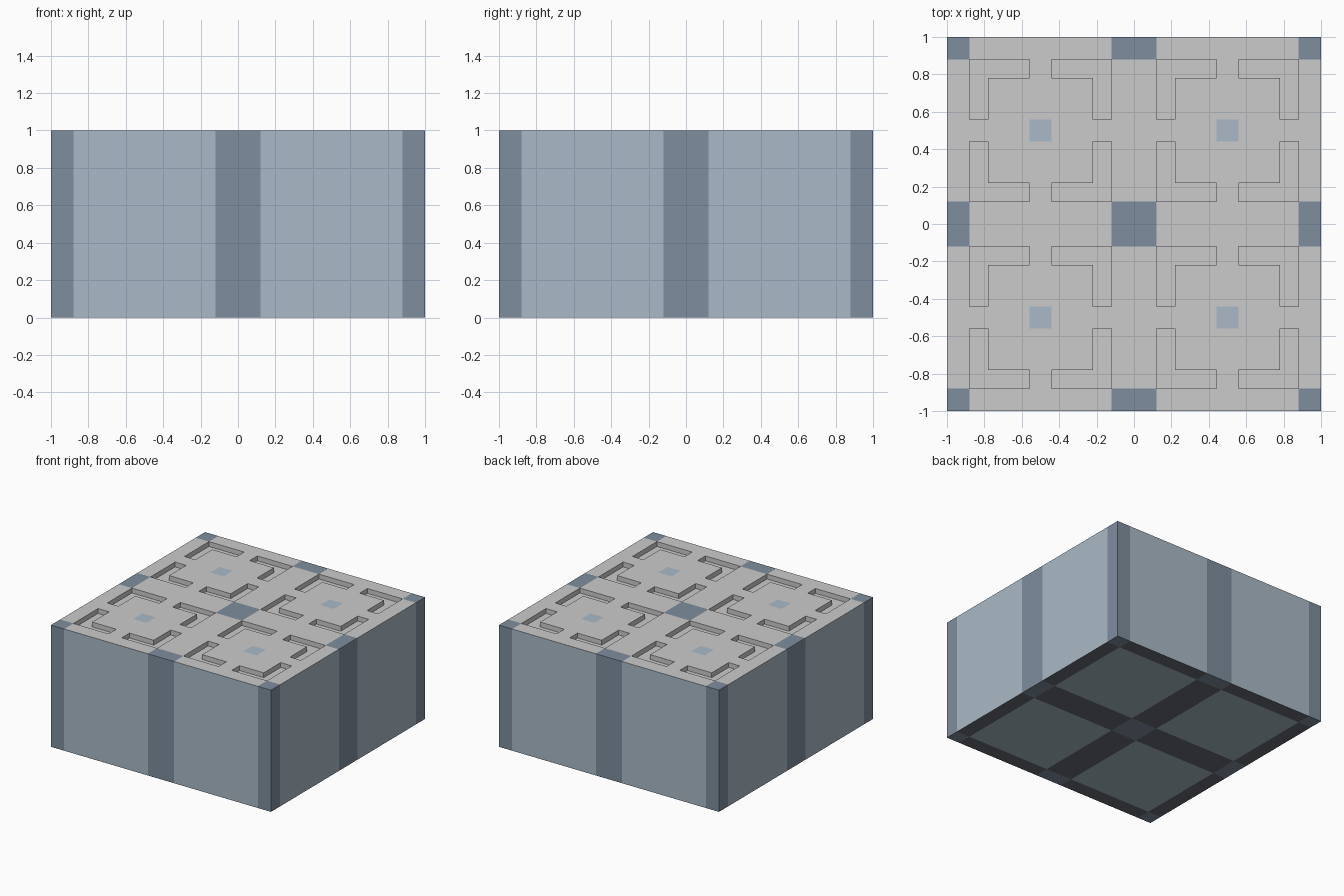
import bpy, bmesh
from mathutils import Vector

if "Cube" in bpy.data.objects:
    bpy.data.objects.remove(bpy.data.objects["Cube"])

P = 0.12        # corner post width
DEPTH = 0.04    # groove depth
CUTS = [0, .12, .22, .44, .56, .78, .88, 1]
SIGNS = (-1, 1)

def material(name, rgb):
    m = bpy.data.materials.new(name)
    m.diffuse_color = (*rgb, 1)
    m.use_nodes = True
    m.node_tree.nodes["Principled BSDF"].inputs["Base Color"].default_value = m.diffuse_color
    return m

slate = material("light_slate", (0.40, 0.49, 0.57))
dark = material("dark_slate", (0.21, 0.27, 0.34))
deep = material("deep_slate", (0.13, 0.15, 0.18))

def add_object(name, bm, mat=None):
    me = bpy.data.meshes.new(name)
    bm.to_mesh(me)
    bm.free()
    if mat:
        me.materials.append(mat)
    ob = bpy.data.objects.new(name, me)
    bpy.context.collection.objects.link(ob)
    return ob

def quad(bm, *pts):
    return bm.faces.new([bm.verts.new(p) for p in pts])

def flat(bm, x0, y0, x1, y1, z, up=True):
    pts = [(x0, y0, z), (x1, y0, z), (x1, y1, z), (x0, y1, z)]
    return quad(bm, *(pts if up else pts[::-1]))

def is_groove(i, j):
    # L-shaped corner brackets: a ring of cells, broken at the middle
    return 1 <= i <= 5 and 1 <= j <= 5 and (i in (1, 5) or j in (1, 5)) and 3 not in (i, j)

def top_plate(ox, oy):
    bm = bmesh.new()
    grooves = []
    for i in range(7):
        for j in range(7):
            if (i in (0, 6) and j in (0, 6)) or (i == 3 and j == 3):
                continue
            f = flat(bm, ox + CUTS[i], oy + CUTS[j], ox + CUTS[i+1], oy + CUTS[j+1], 1)
            if is_groove(i, j):
                grooves.append(f)
    bmesh.ops.remove_doubles(bm, verts=bm.verts, dist=1e-5)
    # sink the grooves
    ext = bmesh.ops.extrude_face_region(bm, geom=grooves)
    vs = [g for g in ext["geom"] if isinstance(g, bmesh.types.BMVert)]
    bmesh.ops.translate(bm, verts=vs, vec=(0, 0, -DEPTH))
    bmesh.ops.delete(bm, geom=[f for f in grooves if f.is_valid], context='FACES')
    bmesh.ops.recalc_face_normals(bm, faces=bm.faces)
    if sum(f.normal.z for f in bm.faces) < 0:
        bmesh.ops.reverse_faces(bm, faces=bm.faces)
    add_object("top_plate", bm)

def corner_posts(ox, oy):
    bm = bmesh.new()
    for a in SIGNS:
        for b in SIGNS:
            r = bmesh.ops.create_cube(bm, size=1)
            bmesh.ops.scale(bm, verts=r["verts"], vec=(P, P, 1))
            bmesh.ops.translate(bm, verts=r["verts"], vec=(
                ox + .5 + a * (.5 - P / 2), oy + .5 + b * (.5 - P / 2), .5))
    add_object("corner_posts", bm, dark)

def side_panels(ox, oy):
    bm = bmesh.new()
    c = Vector((ox + .5, oy + .5, 0))
    w = .5 - P
    # outward directions of the two outer sides of this block
    for n in (Vector((1 if ox == 0 else -1, 0, 0)), Vector((0, 1 if oy == 0 else -1, 0))):
        t = Vector((-n.y, n.x, 0)) * w
        m = c + n * .5
        up = Vector((0, 0, 1))
        quad(bm, m - t, m + t, m + t + up, m - t + up)
    add_object("side_panels", bm, slate)

def centre_stud(ox, oy):
    bm = bmesh.new()
    flat(bm, ox + .44, oy + .44, ox + .56, oy + .56, 1)
    add_object("centre_stud", bm, slate)

def underside(ox, oy):
    bm = bmesh.new()
    flat(bm, ox + P, oy + P, ox + 1 - P, oy + 1 - P, 0, False)
    add_object("bottom_panel", bm, slate)
    bm = bmesh.new()
    for s in (0, 1 - P):
        flat(bm, ox + s, oy + P, ox + s + P, oy + 1 - P, 0, False)
        flat(bm, ox + P, oy + s, ox + 1 - P, oy + s + P, 0, False)
    add_object("bottom_frame", bm, deep)

# four identical blocks, two by two
for ox in (-1, 0):
    for oy in (-1, 0):
        for build in (top_plate, corner_posts, side_panels, centre_stud, underside):
            build(ox, oy)
